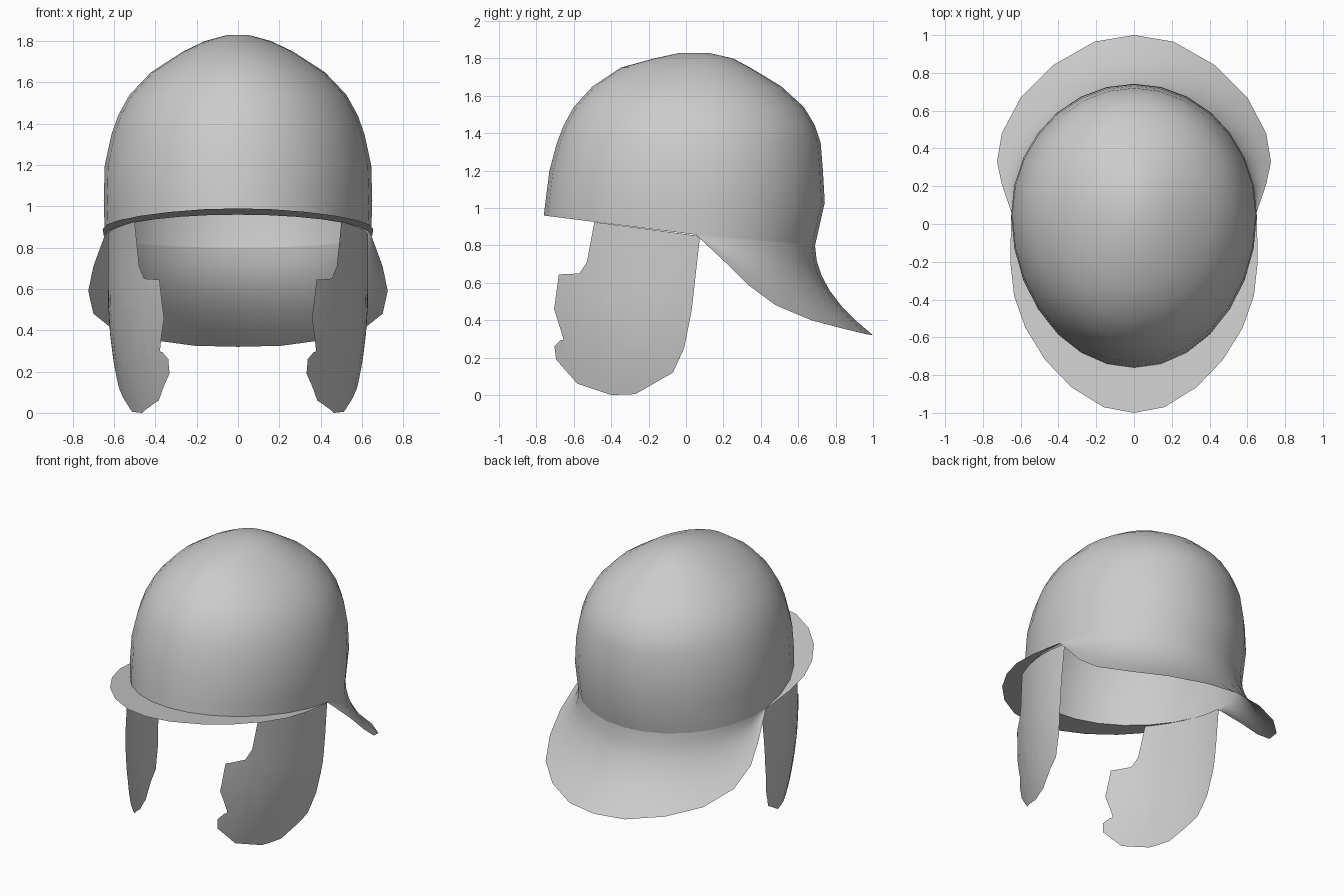
import bpy, bmesh, math

if "Cube" in bpy.data.objects:
    bpy.data.objects.remove(bpy.data.objects["Cube"])

SEG = 28      # sides of the bowl
CY = 0.05     # y where the bowl is widest


def finish(bm, name, angle=50):
    me = bpy.data.meshes.new(name)
    bm.to_mesh(me)
    bm.free()
    ob = bpy.data.objects.new(name, me)
    bpy.context.collection.objects.link(ob)
    bpy.ops.object.select_all(action='DESELECT')
    ob.select_set(True)
    bpy.context.view_layer.objects.active = ob
    bpy.ops.object.shade_smooth_by_angle(angle=math.radians(angle))
    return ob


def loft(bm, rows, closed=False):
    vs = [[bm.verts.new(p) for p in r] for r in rows]
    for a, b in zip(vs, vs[1:]):
        n = len(a)
        for i in range(n if closed else n - 1):
            j = (i + 1) % n
            bm.faces.new((a[i], a[j], b[j], b[i]))
    return vs


def oval(a, front, back, w):
    s = math.sin(a)
    return w * math.cos(a), CY + s * ((back - CY) if s > 0 else (CY - front))


def slope(y):
    return 0.864 - 0.126 * y


def rim(a):
    x, y = oval(a, -0.76, 0.69, 0.645)
    z = slope(y) if y <= CY else slope(CY) - 0.058 * (y - CY) / (0.69 - CY)
    return (x, y, z)


def mirrored(half):
    return half + [(-p[0],) + tuple(p[1:]) for p in reversed(half[:-1])]


# Bowl: egg-shaped rings of (z, front y, back y, half width)
angles = [2 * math.pi * i / SEG for i in range(SEG)]
rings = [(1.03, -0.752, 0.742, 0.65), (1.2, -0.73, 0.732, 0.645),
         (1.35, -0.69, 0.72, 0.612), (1.44, -0.655, 0.69, 0.58),
         (1.54, -0.6, 0.63, 0.525), (1.65, -0.5, 0.51, 0.42),
         (1.75, -0.35, 0.345, 0.265), (1.8, -0.17, 0.25, 0.16),
         (1.83, -0.03, 0.12, 0.05)]
bm = bmesh.new()
rows = [[rim(a) for a in angles]]
rows += [[oval(a, f, b, w) + (z,) for a in angles] for z, f, b, w in rings]
bm.faces.new(loft(bm, rows, closed=True)[-1])
finish(bm, "helmet_bowl")

# Flat sloping brim around the front half
outer = mirrored([(0.65, 0.05), (0.655, -0.2), (0.635, -0.38), (0.575, -0.55),
                  (0.47, -0.72), (0.33, -0.865), (0.16, -0.97), (0, -1)])
bm = bmesh.new()
half = SEG // 2
loft(bm, [[(x, y, slope(y)) for x, y in outer],
          [rim(-math.pi * i / half) for i in range(half + 1)]])
finish(bm, "front_brim")

# Flared neck guard from the back rim down to its outer edge
edge = mirrored([(0.645, 0.05, 0.86), (0.70, 0.21, 0.71), (0.725, 0.33, 0.59),
                 (0.70, 0.48, 0.48), (0.60, 0.67, 0.40), (0.43, 0.84, 0.355),
                 (0.21, 0.965, 0.325), (0, 1, 0.32)])
inner = [rim(math.pi * i / half) for i in range(half + 1)]
rows = []
for k in range(7):
    t = k / 6
    f = t ** 2
    rows.append([(p[0] + (q[0] - p[0]) * f, p[1] + (q[1] - p[1]) * f,
                  p[2] + (q[2] - p[2]) * t) for p, q in zip(inner, edge)])
bm = bmesh.new()
loft(bm, rows[::-1])
finish(bm, "neck_guard")

# Cheek guards: side outline, sliced up and bent around the face
outline = [(-0.49, 0.925), (-0.5, 0.82), (-0.53, 0.71), (-0.57, 0.65),
           (-0.61, 0.635), (-0.68, 0.645), (-0.705, 0.46), (-0.61, 0.437),
           (-0.565, 0.4), (-0.545, 0.34), (-0.58, 0.29), (-0.67, 0.295),
           (-0.703, 0.26), (-0.695, 0.19), (-0.58, 0.06), (-0.4, 0.0),
           (-0.27, 0.005), (-0.07, 0.12), (-0.01, 0.25), (0.03, 0.45),
           (0.075, 0.85)]
for side, name in ((1, "right_cheek_guard"), (-1, "left_cheek_guard")):
    bm = bmesh.new()
    bm.faces.new([bm.verts.new((0, y, z)) for y, z in outline])
    bmesh.ops.triangulate(bm, faces=bm.faces[:])
    cuts = [((0, -0.65 + 0.1 * i, 0), (0, 1, 0)) for i in range(8)]
    cuts += [((0, 0, 0.12 + 0.13 * i), (0, 0, 1)) for i in range(6)]
    for co, no in cuts:
        bmesh.ops.bisect_plane(bm, geom=bm.verts[:] + bm.edges[:] + bm.faces[:],
                               plane_co=co, plane_no=no)
    for v in bm.verts:
        low = max(0, 1 - v.co.z / 0.6)
        v.co.x = side * (0.63 - 0.54 * v.co.y ** 2 - 0.08 * low ** 2)
    if side < 0:
        bmesh.ops.reverse_faces(bm, faces=bm.faces[:])
    bm.normal_update()
    if sum(f.normal.x for f in bm.faces) * side < 0:
        bmesh.ops.reverse_faces(bm, faces=bm.faces[:])
    finish(bm, name)
